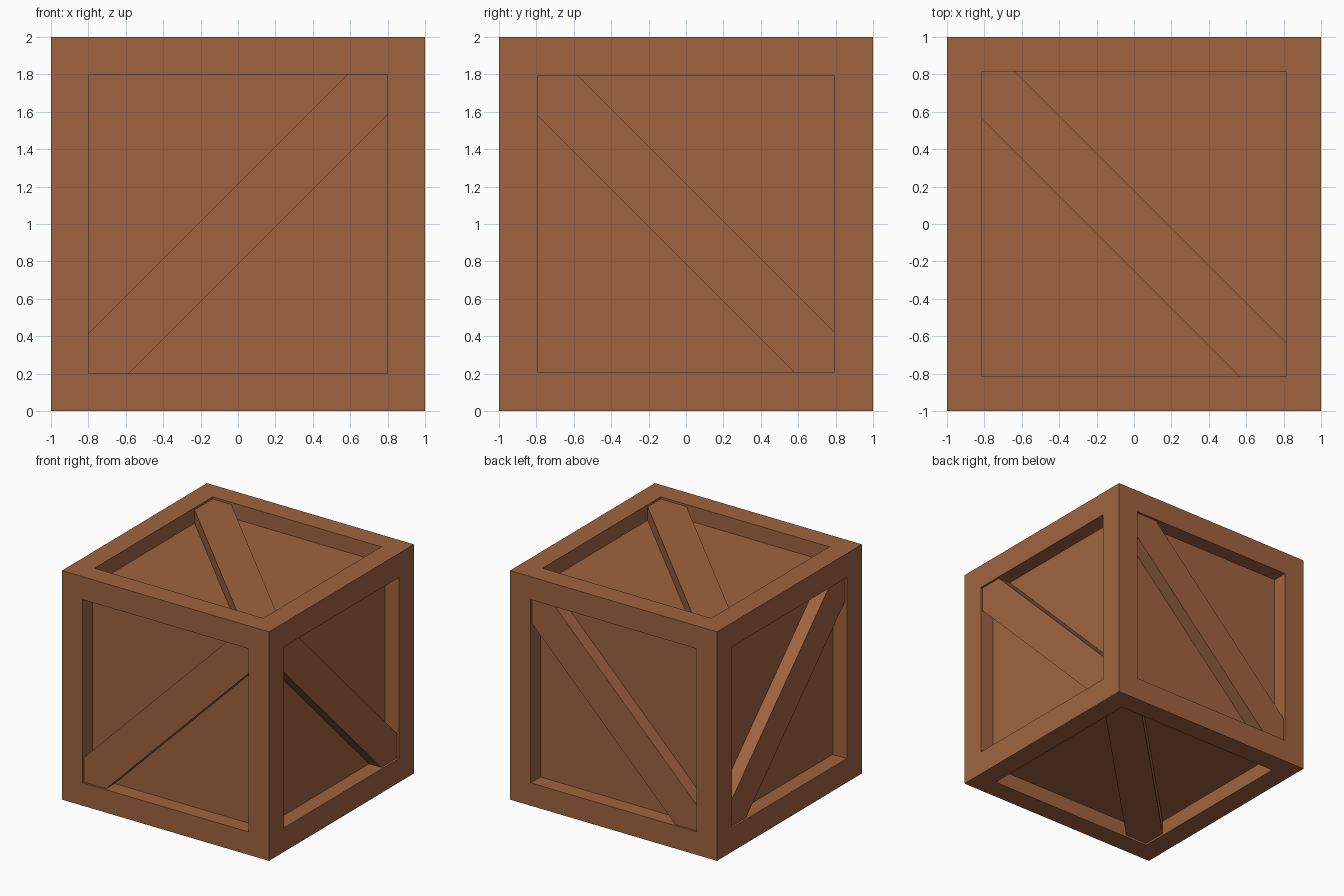
import bpy, bmesh
from mathutils import Vector

if "Cube" in bpy.data.objects:
    bpy.data.objects.remove(bpy.data.objects["Cube"])

DEPTH, RECESS = 0.135, 0.018
CENTRE = Vector((0, 0, 1))
X, Y, Z = Vector((1, 0, 0)), Vector((0, 1, 0)), Vector((0, 0, 1))

wood = bpy.data.materials.new("brown_wood")
wood.diffuse_color = (0.352, 0.127, 0.050, 1)
wood.use_nodes = True
wood.node_tree.nodes["Principled BSDF"].inputs["Base Color"].default_value = wood.diffuse_color


def add_object(name, bm):
    bmesh.ops.recalc_face_normals(bm, faces=bm.faces[:])
    mesh = bpy.data.meshes.new(name)
    bm.to_mesh(mesh)
    bm.free()
    mesh.materials.append(wood)
    bpy.context.collection.objects.link(bpy.data.objects.new(name, mesh))


# Crate body: cube with a square recess sunk into every side
bm = bmesh.new()
bmesh.ops.create_cube(bm, size=2)
bmesh.ops.translate(bm, verts=bm.verts[:], vec=CENTRE)
bm.normal_update()
for face in bm.faces[:]:
    n = face.normal.copy()
    border = 0.185 if abs(n.z) > 0.5 else 0.2 if abs(n.y) > 0.5 else 0.21
    bmesh.ops.inset_region(bm, faces=[face], thickness=border, use_even_offset=True)
    panel = bmesh.ops.extrude_discrete_faces(bm, faces=[face])["faces"][0]
    bmesh.ops.translate(bm, verts=panel.verts[:], vec=-n * DEPTH)
add_object("crate_body", bm)


# Diagonal brace along u = v, cut to fit the opening of half size h
def brace(name, n, u, v, h, lo=-0.215, hi=0.215):
    outline = [(-h, -h), (-h - lo, -h), (h, h + lo), (h, h), (h - hi, h), (-h, hi - h)]
    bm = bmesh.new()
    base = bm.faces.new([bm.verts.new(CENTRE + n * (1 - DEPTH) + u * a + v * b)
                         for a, b in outline])
    ext = bmesh.ops.extrude_face_region(bm, geom=[base], use_keep_orig=True)
    bmesh.ops.translate(bm, vec=n * (DEPTH - RECESS),
                        verts=[e for e in ext["geom"] if isinstance(e, bmesh.types.BMVert)])
    add_object(name, bm)


brace("front_brace", -Y, X, Z, 0.8)
brace("back_brace", Y, X, Z, 0.8)
brace("right_brace", X, -Y, Z, 0.79)
brace("left_brace", -X, -Y, Z, 0.79)
brace("top_brace", Z, -X, Y, 0.815, -0.25, 0.18)
brace("bottom_brace", -Z, X, Y, 0.815)
